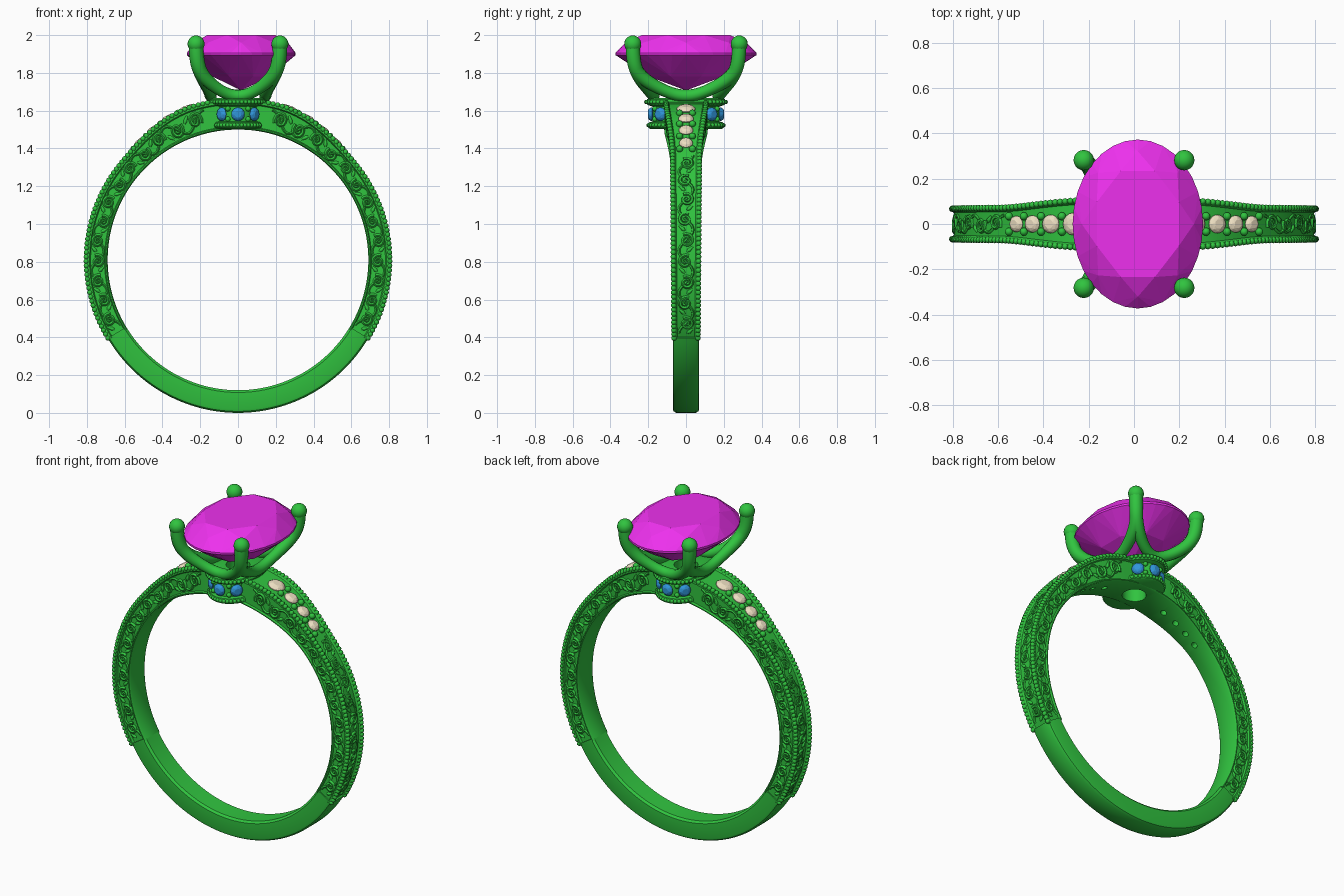
import bpy, bmesh
from math import sin, cos, pi, radians, degrees
from mathutils import Vector, Matrix

if "Cube" in bpy.data.objects:
    bpy.data.objects.remove(bpy.data.objects["Cube"])

ZC, RI = 0.81, 0.69            # ring centre height, finger radius
END = 122                      # engraved part ends this far from the top


def material(name, col):
    m = bpy.data.materials.new(name)
    m.diffuse_color = (*col, 1)
    m.use_nodes = True
    m.node_tree.nodes["Principled BSDF"].inputs["Base Color"].default_value = m.diffuse_color
    return m


GREEN = material("green_metal", (0.03, 0.55, 0.05))
PINK = material("magenta_stone", (0.85, 0.03, 0.85))
BLUE = material("blue_stone", (0.03, 0.3, 0.7))
CREAM = material("cream_stone", (0.85, 0.74, 0.54))


def finish(name, bm, mat, smooth=35):
    bmesh.ops.recalc_face_normals(bm, faces=bm.faces[:])
    me = bpy.data.meshes.new(name)
    bm.to_mesh(me)
    bm.free()
    ob = bpy.data.objects.new(name, me)
    bpy.context.collection.objects.link(ob)
    if mat:
        me.materials.append(mat)
    if smooth:
        shade(ob, smooth)
    return ob


def select(ob):
    bpy.ops.object.select_all(action='DESELECT')
    ob.select_set(True)
    bpy.context.view_layer.objects.active = ob


def shade(ob, angle=35):
    select(ob)
    bpy.ops.object.shade_smooth_by_angle(angle=radians(angle))


def ease(t):
    t = max(0, min(1, t))
    return t * t * (3 - 2 * t)


def outer(a):                  # outer radius at a degrees from the top
    return 0.806 + 0.043 * ease((50 - abs(a)) / 35)


def half(a):                   # half width at a degrees from the top
    return 0.073 + 0.0001 * (120 - abs(a)) + 0.031 * ease((48 - abs(a)) / 36)


def at(a, r, y):
    return Vector((r * sin(radians(a)), y, ZC + r * cos(radians(a))))


def loft(bm, rings, closed_caps=True):
    rows = [[bm.verts.new(p) for p in ring] for ring in rings]
    n = len(rows[0])
    for p, q in zip(rows, rows[1:]):
        for i in range(n):
            bm.faces.new((p[i], p[(i + 1) % n], q[(i + 1) % n], q[i]))
    bm.faces.new(rows[0])
    bm.faces.new(rows[-1])


def frame(pos, normal, sx, sy, sz):
    rot = Vector(normal).to_track_quat('Z', 'Y').to_matrix().to_4x4()
    return Matrix.Translation(pos) @ rot @ Matrix.Diagonal((sx, sy, sz, 1))


# engraved upper band with recessed channels on sides and outer face
def engraved(a):
    o, w = outer(a), half(a)
    prof = [(RI, w - .01), (RI + .006, w), (RI + .012, w), (RI + .017, w - .011),
            (o - .026, w - .011), (o - .02, w), (o - .006, w), (o, w - .006),
            (o, w - .02), (o - .011, w - .027)]
    return [at(a, r, y) for r, y in prof] + [at(a, r, -y) for r, y in prof[::-1]]


bm = bmesh.new()
loft(bm, [engraved(-END + i * 2 * END / 122) for i in range(123)])
band = finish("engraved_band", bm, GREEN, None)

# plain lower band
prof = [(RI, .058), (RI + .012, .07), (.785, .07), (.797, .066), (.805, .052)]
bm = bmesh.new()
loft(bm, [[at(a, r * k, y) for r, y, k in
           [(r, y, 1 + .006 * (i > 1) * sin((a - 121) / 118 * pi)) for i, (r, y) in enumerate(prof)] +
           [(r, -y, 1 + .006 * (i > 1) * sin((a - 121) / 118 * pi)) for i, (r, y) in enumerate(prof)][::-1]]
          for a in [121 + 118 * i / 60 for i in range(61)]])
finish("plain_band", bm, GREEN)

# oval seat under the main stone
SEG = 64


def oval(d, z, i, n=SEG):
    t = 2 * pi * i / n
    return Vector((d * cos(t), (d + .055) * sin(t), z))


bm = bmesh.new()
loft(bm, [[oval(d, z, i) for i in range(SEG)] for d, z in
          [(.135, 1.504), (.145, 1.51), (.147, 1.523), (.14, 1.538), (.122, 1.543),
           (.122, 1.622), (.148, 1.63), (.157, 1.645), (.152, 1.66), (.14, 1.668)]])
seat = finish("seat", bm, GREEN, None)

# holes under the stones, drilled from the finger side
PAVE = [(18.4, .05), (26.2, .041), (33.2, .038), (40, .036)]
bm = bmesh.new()
bmesh.ops.create_cone(bm, cap_ends=True, segments=32, radius1=.068, radius2=.068, depth=.5,
                      matrix=Matrix.Translation((0, 0, 1.65)))
for s in (-1, 1):
    for a, r in PAVE:
        m = frame(at(s * a, .73, 0), at(s * a, 1, 0) - Vector((0, 0, ZC)), 1, 1, 1)
        bmesh.ops.create_cone(bm, cap_ends=True, segments=16, radius1=.018, radius2=.018,
                              depth=.16, matrix=m)
cutter = finish("hole_cutter", bm, None, None)
for ob in (band, seat):
    mod = ob.modifiers.new("holes", 'BOOLEAN')
    mod.operation, mod.object, mod.solver = 'DIFFERENCE', cutter, 'EXACT'
    select(ob)
    bpy.ops.object.modifier_apply(modifier=mod.name)
    shade(ob)
bpy.data.objects.remove(cutter)


# tubes: each path is a list of (point, radius)
def tubes(name, paths, depth, kind='POLY', res=1):
    cu = bpy.data.curves.new(name, 'CURVE')
    cu.dimensions, cu.bevel_depth, cu.bevel_resolution = '3D', depth, res
    cu.use_fill_caps = True
    cu.resolution_u = 8
    for path in paths:
        sp = cu.splines.new(kind)
        sp.points.add(len(path) - 1)
        for p, (co, r) in zip(sp.points, path):
            p.co, p.radius = (*co, 1), r
        if kind == 'NURBS':
            sp.order_u, sp.use_endpoint_u = 3, True
    ob = bpy.data.objects.new(name, cu)
    bpy.context.collection.objects.link(ob)
    cu.materials.append(GREEN)
    select(ob)
    bpy.ops.object.convert(target='MESH')
    shade(bpy.context.object, 60)


# running vine of spirals; place(a, v) maps angle and cross offset to space
def vine(place, a0, a1, n, size, rad):
    step = (a1 - a0) / n
    deg = degrees(1 / rad)
    out = [[(place(a0 + step * i / 8, size * 1.05 * cos(pi * i / 8)), .8) for i in range(8 * n + 1)]]
    for k in range(n):
        f = 1 if k % 2 else -1
        c = a0 + step * (k + .5)
        sp = []
        for i in range(23):
            t = i / 22
            q, r = 2.6 + t * 3.3 * pi, size * .95 * (1 - .8 * t)
            sp.append((place(c + r * cos(q) * deg, f * (r * sin(q) - .004)), 1.15 - .3 * t))
        out.append(sp)
        out.append([(place(c + step * (.3 + .08 * j), -f * size * (1 - .28 * j)), .5 + .35 * (j % 3))
                    for j in range(4)])
    return out


paths = []
for s in (-1, 1):
    for f in (-1, 1):
        paths += vine(lambda a, v: at(s * a, (RI + outer(a)) / 2 - .003 + v * (outer(a) - RI) / .12,
                                      f * (half(a) - .011)), 13, 119, 13, .034, .75)
    paths += vine(lambda a, v: at(s * a, outer(a) - .012, v), 46, 119, 9, .036, .8)
tubes("scrollwork", paths, .0095)

# prongs: four arches whose ends meet at the claws
prongs = []
for s in (-1, 1):
    for end in ((0, .165), (.142, 0)):
        def leg(m):
            sx, sy = (m, s) if end[0] == 0 else (s, m)
            mid = (.09, .19) if end[0] == 0 else (.15, .11)
            return [((sx * x, sy * y, z), r) for x, y, z, r in
                    [(.222, .282, 1.955, 1), (.222, .282, 1.87, 1), (.19, .25, 1.78, .95),
                     (*mid, 1.70, .8)]]
        base = [((end[0] * s, end[1] * s, 1.672), .85)]
        prongs.append(leg(1) + base + leg(-1)[::-1])
tubes("prongs", prongs, .039, 'NURBS', 3)


def beads(name, items, u=8, v=6):
    bm = bmesh.new()
    for p, r in items:
        bmesh.ops.create_uvsphere(bm, u_segments=u, v_segments=v, radius=r,
                                  matrix=Matrix.Translation(p))
    finish(name, bm, GREEN, 80)


beads("claw_tips", [((x, y, 1.953), .045) for x in (-.222, .222) for y in (-.282, .282)], 20, 14)

# beaded edges of the band and the seat rails
items = []
for s in (-1, 1):
    for f in (-1, 1):
        for i in range(66):
            a = 11 + i * 110 / 65
            items.append((at(s * a, outer(a) - .003, f * (half(a) - .009)), .0145))
beads("band_beading", items)
beads("seat_beading", [(oval(d, z, i, 48), .0115) for d, z in ((.155, 1.646), (.143, 1.523))
                       for i in range(48) if abs(oval(d, z, i, 48).y) > .1])

# beads holding the small stones
items = []
for s in (-1, 1):
    for (a, _), (b, _) in zip(PAVE, PAVE[1:] + [(46.5, 0)]):
        m = (a + b) / 2
        items += [(at(s * m, outer(m) - .004, y), .018) for y in (-.034, .034)]
    for t in (-68, -25, 25, 68):
        q = radians(t)
        items += [((.127 * sin(q), s * .182 * cos(q), z), .014) for z in (1.555, 1.61)]
beads("stone_beads", items, 12, 8)


# faceted stones as hulls of rings (scale, height, sides, turn)
def stones(name, mats, rings, mat):
    bm = bmesh.new()
    for m in mats:
        vs = [bm.verts.new(m @ Vector((r * cos(2 * pi * (i + o) / n), r * sin(2 * pi * (i + o) / n), z)))
              for r, z, n, o in rings for i in range(n)]
        res = bmesh.ops.convex_hull(bm, input=vs)
        loose = [g for g in res["geom_interior"] if isinstance(g, bmesh.types.BMVert)]
        bmesh.ops.delete(bm, geom=loose, context='VERTS')
    finish(name, bm, mat, None)


stones("main_stone", [Matrix.Translation((.017, 0, 1.9)) @ Matrix.Diagonal((.288, .373, 1, 1))],
       [(.68, .1, 8, .5), (.86, .06, 8, 0), (1, .006, 32, 0), (1, -.006, 32, 0),
        (.58, -.118, 8, .5), (.02, -.19, 8, 0)], PINK)
small = [(.5, .8, 8, .5), (.8, .55, 8, 0), (1, .1, 16, 0), (1, -.1, 16, 0), (.1, -.9, 8, 0)]
stones("shoulder_stones",
       [frame(at(s * a, outer(a) - .006, 0), at(s * a, 1, 0) - Vector((0, 0, ZC)), r, r, .024)
        for s in (-1, 1) for a, r in PAVE], small, CREAM)
stones("seat_stones",
       [frame((.128 * sin(q), s * .183 * cos(q), 1.581), (sin(q) / .128, s * cos(q) / .183, 0),
              .036, .036, .024)
        for s in (-1, 1) for q in (radians(-42), 0, radians(42))], small, BLUE)
